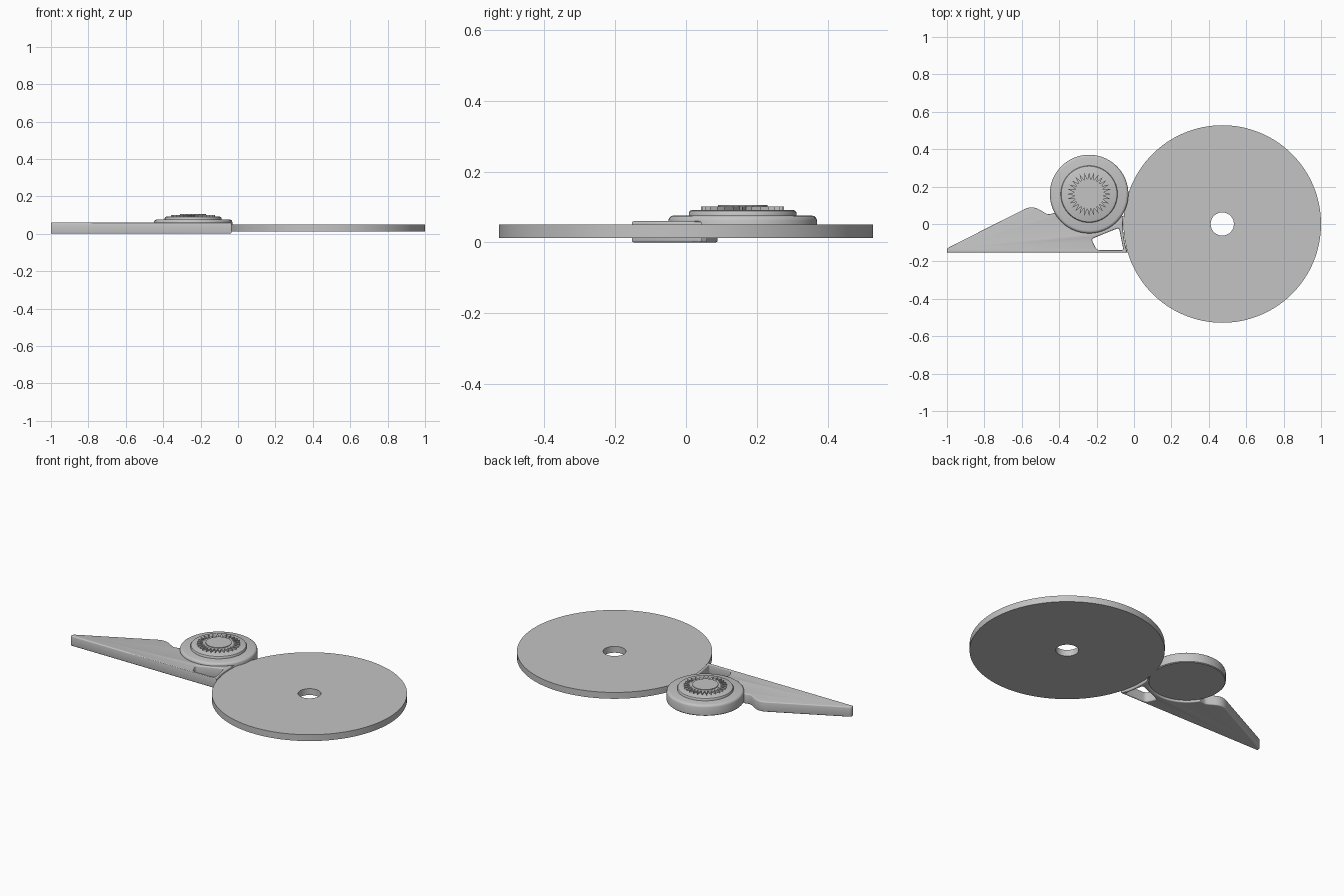
import bpy, bmesh
from math import sin, cos, pi, radians
from mathutils import Vector

old = bpy.data.objects.get("Cube")
if old:
    bpy.data.objects.remove(old)

GREY = (0.55, 0.55, 0.55, 1)
metal = bpy.data.materials.new("plain grey")
metal.use_nodes = True
metal.diffuse_color = GREY
metal.node_tree.nodes["Principled BSDF"].inputs["Base Color"].default_value = GREY

HUB = Vector((-0.24, 0.16, 0))


def add_object(name, mesh, loc=(0, 0, 0)):
    obj = bpy.data.objects.new(name, mesh)
    obj.location = loc
    bpy.context.collection.objects.link(obj)
    mesh.materials.clear()
    mesh.materials.append(metal)
    bpy.ops.object.select_all(action='DESELECT')
    obj.select_set(True)
    bpy.context.view_layer.objects.active = obj
    bpy.ops.object.shade_smooth_by_angle(angle=radians(35))
    return obj


def lathe(name, profile, loc, steps=96):
    """Turn an (r, z) profile around the vertical axis."""
    bm = bmesh.new()
    verts = [bm.verts.new((r, 0, z)) for r, z in profile]
    edges = [bm.edges.new(pair) for pair in zip(verts, verts[1:])]
    bmesh.ops.spin(bm, geom=verts + edges, axis=(0, 0, 1), cent=(0, 0, 0),
                   angle=2 * pi, steps=steps)
    bmesh.ops.remove_doubles(bm, verts=bm.verts, dist=1e-5)
    bmesh.ops.recalc_face_normals(bm, faces=bm.faces)
    mesh = bpy.data.meshes.new(name)
    bm.to_mesh(mesh)
    bm.free()
    return add_object(name, mesh, loc)


def rounded(corners):
    """Turn (x, y, radius) corners into an outline with softened corners."""
    out = []
    for i, (x, y, r) in enumerate(corners):
        p = Vector((x, y))
        if r == 0:
            out.append(p)
            continue
        before = Vector(corners[i - 1][:2]) - p
        after = Vector(corners[(i + 1) % len(corners)][:2]) - p
        a = p + before.normalized() * r
        b = p + after.normalized() * r
        for k in range(6):
            t = k / 5
            out.append(a * (1 - t) ** 2 + p * 2 * t * (1 - t) + b * t * t)
    return out


def plate(name, outlines, low, high, bevel):
    """Extrude filled outlines with rounded rims."""
    curve = bpy.data.curves.new(name, 'CURVE')
    curve.dimensions = '2D'
    curve.fill_mode = 'BOTH'
    curve.extrude = (high - low) / 2 - bevel
    curve.bevel_depth = bevel
    curve.bevel_resolution = 2
    curve.offset = -bevel
    for points in outlines:
        spline = curve.splines.new('POLY')
        spline.points.add(len(points) - 1)
        for sp, p in zip(spline.points, points):
            sp.co = (p.x, p.y, 0, 1)
        spline.use_cyclic_u = True
    helper = bpy.data.objects.new(name + "_outline", curve)
    bpy.context.collection.objects.link(helper)
    graph = bpy.context.evaluated_depsgraph_get()
    mesh = bpy.data.meshes.new_from_object(helper.evaluated_get(graph))
    bpy.data.objects.remove(helper)
    bm = bmesh.new()
    bm.from_mesh(mesh)
    bmesh.ops.remove_doubles(bm, verts=bm.verts, dist=1e-5)
    bmesh.ops.recalc_face_normals(bm, faces=bm.faces)
    bm.to_mesh(mesh)
    bm.free()
    mesh.name = name
    return add_object(name, mesh, (0, 0, (low + high) / 2))


# Large disc with a centre hole
lathe("disc", [(0.062, 0.012), (0.528, 0.012), (0.528, 0.05),
               (0.062, 0.05), (0.062, 0.012)], (0.472, 0, 0), 128)

# Pointed arm, hollowed around the hub and pierced by a small window
socket = []
for i in range(25):
    angle = radians(-151 + i * 115 / 24)
    socket.append((HUB.x + 0.207 * cos(angle), HUB.y + 0.207 * sin(angle), 0))
arm = [(-1, -0.153, 0.006), (-1, -0.13, 0.012), (-0.545, 0.1, 0.045),
       (-0.46, 0.05, 0.015)] + socket
arm += [(-0.057, 0.045, 0), (-0.06, 0, 0), (-0.057, -0.05, 0),
        (-0.05, -0.1, 0), (-0.035, -0.153, 0)]
window = [(-0.228, -0.08, 0.014), (-0.08, -0.02, 0.014),
          (-0.056, -0.14, 0.012), (-0.2, -0.14, 0.02)]
plate("arm", [rounded(arm), rounded(window)], 0, 0.06, 0.006)

# Round hub with a stepped top
lathe("hub", [(0, 0.012), (0.206, 0.012), (0.21, 0.016), (0.21, 0.062),
              (0.207, 0.07), (0.202, 0.074), (0.195, 0.076), (0, 0.076)], HUB)
lathe("hub_cap", [(0, 0.07), (0.152, 0.07), (0.152, 0.084), (0.149, 0.089),
                  (0.142, 0.092), (0, 0.092)], HUB)

# Ring of pointed teeth around a plain centre button
TEETH = 28
bm = bmesh.new()
rim = []
for i in range(TEETH * 2):
    r = 0.078 if i % 2 else 0.117
    a = pi * i / TEETH
    rim.append(bm.verts.new((r * cos(a), r * sin(a), 0.09)))
base = bm.faces.new(rim)
top = bmesh.ops.extrude_face_region(bm, geom=[base])
bmesh.ops.translate(bm, vec=(0, 0, 0.011),
                    verts=[v for v in top["geom"] if isinstance(v, bmesh.types.BMVert)])
bmesh.ops.recalc_face_normals(bm, faces=bm.faces)
mesh = bpy.data.meshes.new("toothed_ring")
bm.to_mesh(mesh)
bm.free()
add_object("toothed_ring", mesh, HUB)
lathe("centre_button", [(0, 0.095), (0.07, 0.095), (0.07, 0.105), (0, 0.105)], HUB, 64)
